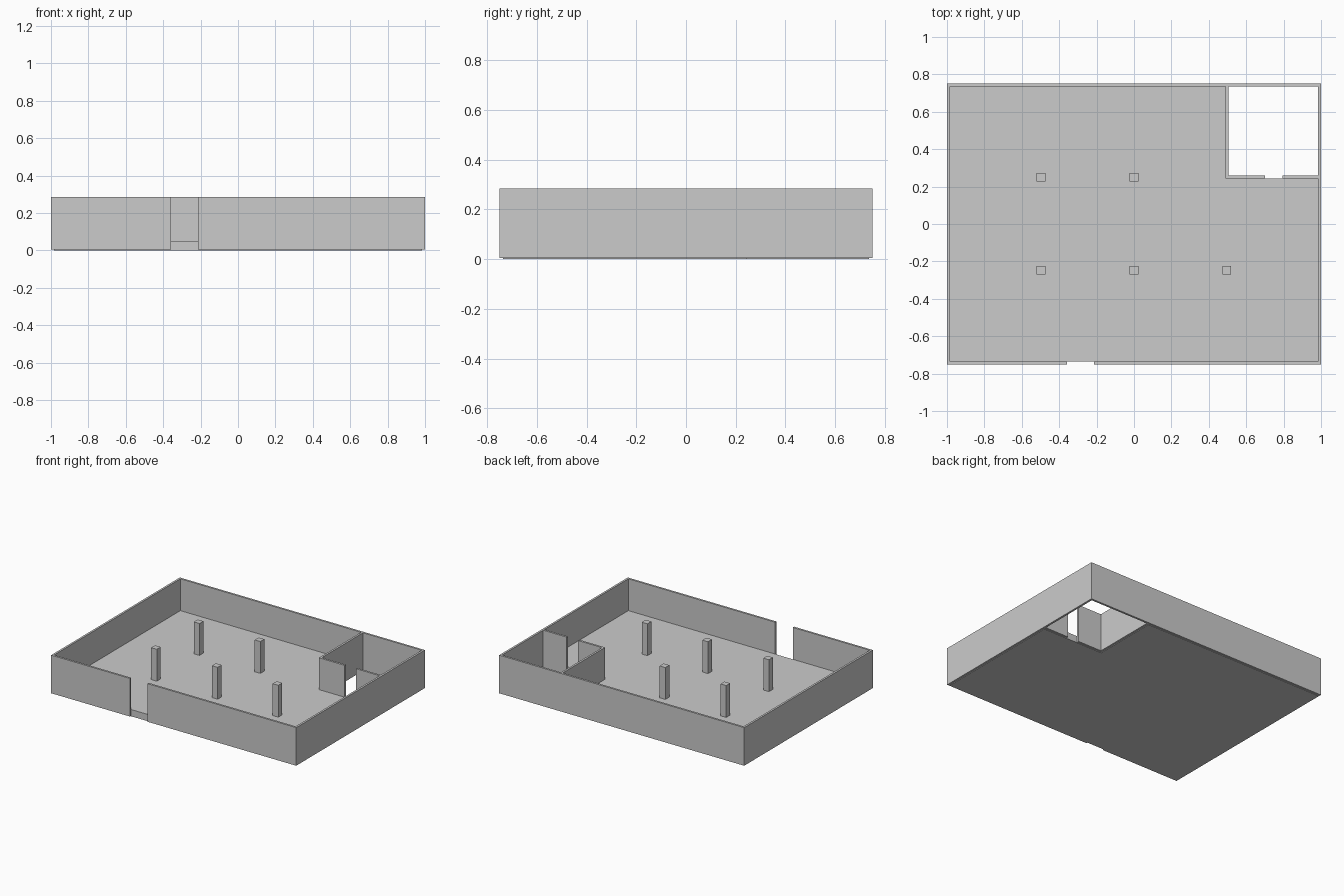
import bpy
import bmesh

cube = bpy.data.objects.get("Cube")
if cube:
    bpy.data.objects.remove(cube, do_unlink=True)

grey = bpy.data.materials.new("plain_grey")
grey.use_nodes = True
colour = (0.6, 0.6, 0.6, 1)
grey.diffuse_color = colour
grey.node_tree.nodes["Principled BSDF"].inputs["Base Color"].default_value = colour


def prism(name, outline, bottom, top):
    """Extrude a plan outline upwards into a solid."""
    bm = bmesh.new()
    base = bm.faces.new([bm.verts.new((x, y, bottom)) for x, y in outline])
    result = bmesh.ops.extrude_face_region(bm, geom=[base], use_keep_orig=True)
    verts = [v for v in result["geom"] if isinstance(v, bmesh.types.BMVert)]
    bmesh.ops.translate(bm, verts=verts, vec=(0, 0, top - bottom))
    bmesh.ops.recalc_face_normals(bm, faces=bm.faces)
    mesh = bpy.data.meshes.new(name)
    bm.to_mesh(mesh)
    bm.free()
    mesh.materials.append(grey)
    obj = bpy.data.objects.new(name, mesh)
    bpy.context.collection.objects.link(obj)
    return obj


def rect(x0, x1, y0, y1):
    return [(x0, y0), (x1, y0), (x1, y1), (x0, y1)]


X, Y, T = 1.0, 0.75, 0.015      # outer half sizes and wall thickness
XI, YI = X - T, Y - T           # inner half sizes
FLOOR, TOP, BASE = 0.05, 0.285, 0.004
DOOR_L, DOOR_R = -0.357, -0.213
ROOM_X, ROOM_Y = 0.49, 0.243    # corner room, outer faces of its partitions

# Floor slab, with the corner room left open
prism("floor", [(-XI, -YI), (XI, -YI), (XI, ROOM_Y), (ROOM_X, ROOM_Y),
                (ROOM_X, YI), (-XI, YI)], 0, FLOOR)

# Outer walls as one loop, broken by the front doorway
prism("outer_walls", [
    (DOOR_R, -Y), (X, -Y), (X, Y), (-X, Y), (-X, -Y), (DOOR_L, -Y),
    (DOOR_L, -YI), (-XI, -YI), (-XI, YI), (XI, YI), (XI, -YI), (DOOR_R, -YI),
], BASE, TOP)

# Corner room partitions either side of an inner doorway
prism("room_corner_partition", [
    (ROOM_X, ROOM_Y), (0.70, ROOM_Y), (0.70, ROOM_Y + T),
    (ROOM_X + T, ROOM_Y + T), (ROOM_X + T, YI), (ROOM_X, YI),
], BASE, TOP)
prism("room_short_partition", rect(0.793, XI, ROOM_Y, ROOM_Y + T), BASE, TOP)

# Square columns standing on the floor
R = 0.023
columns = [(-0.497, 0.251), (0, 0.251), (-0.497, -0.247), (0, -0.247), (0.495, -0.247)]
for i, (x, y) in enumerate(columns, 1):
    prism(f"column_{i}", rect(x - R, x + R, y - R, y + R), FLOOR, TOP)
